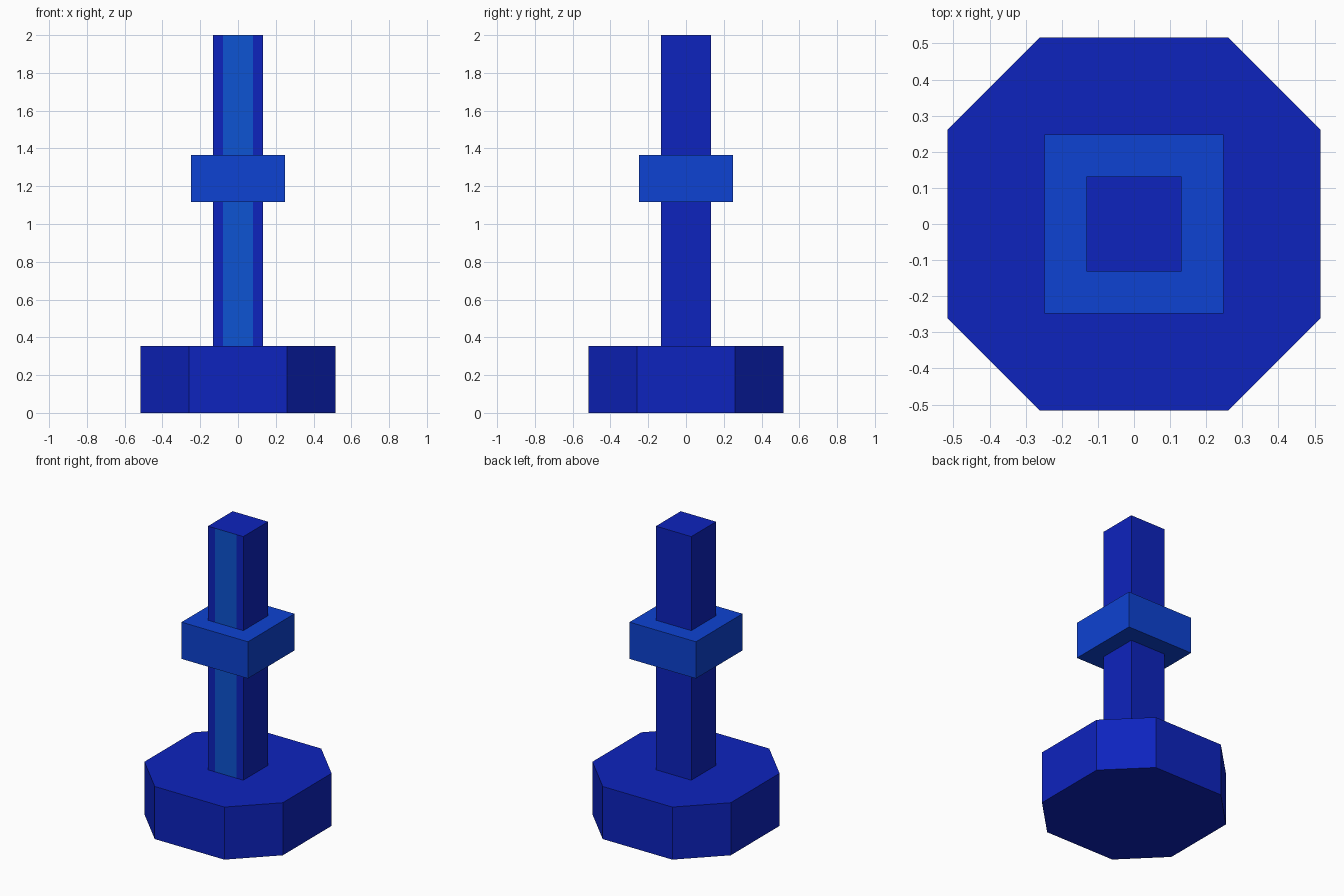
import bpy

if "Cube" in bpy.data.objects:
    bpy.data.objects.remove(bpy.data.objects["Cube"])


def material(name, rgb):
    mat = bpy.data.materials.new(name)
    mat.diffuse_color = (*rgb, 1.0)
    mat.use_nodes = True
    mat.node_tree.nodes["Principled BSDF"].inputs["Base Color"].default_value = mat.diffuse_color
    return mat


navy = material("deep_blue", (0.004, 0.0168, 0.515))
blue = material("mid_blue", (0.004, 0.0545, 0.645))
light = material("light_blue", (0.004, 0.0865, 0.645))


def prism(name, outline, z0, z1, mats):
    """Extrude a counter-clockwise XY outline from z0 to z1."""
    n = len(outline)
    verts = [(x, y, z) for z in (z0, z1) for x, y in outline]
    faces = [tuple(reversed(range(n))), tuple(range(n, 2 * n))]
    faces += [(i, (i + 1) % n, (i + 1) % n + n, i + n) for i in range(n)]
    mesh = bpy.data.meshes.new(name)
    mesh.from_pydata(verts, [], faces)
    for mat in mats:
        mesh.materials.append(mat)
    obj = bpy.data.objects.new(name, mesh)
    bpy.context.collection.objects.link(obj)
    return obj


def square(r):
    return [(-r, -r), (r, -r), (r, r), (-r, r)]


# Eight-sided foot
R, C = 0.517, 0.26
octagon = [(-C, -R), (C, -R), (R, -C), (R, C), (C, R), (-C, R), (-R, C), (-R, -C)]
prism("base", octagon, 0.0, 0.355, [navy])

# Square post, its front cut into three strips with a lighter middle one
P, S = 0.132, 0.08
outline = [(-P, -P), (-S, -P), (S, -P), (P, -P), (P, P), (-P, P)]
post = prism("post", outline, 0.355, 2.0, [navy, light])
for face in post.data.polygons:
    if face.normal.y < -0.9 and abs(face.center.x) < 0.01:
        face.material_index = 1

# Square collar around the post
prism("collar", square(0.248), 1.117, 1.365, [blue])
